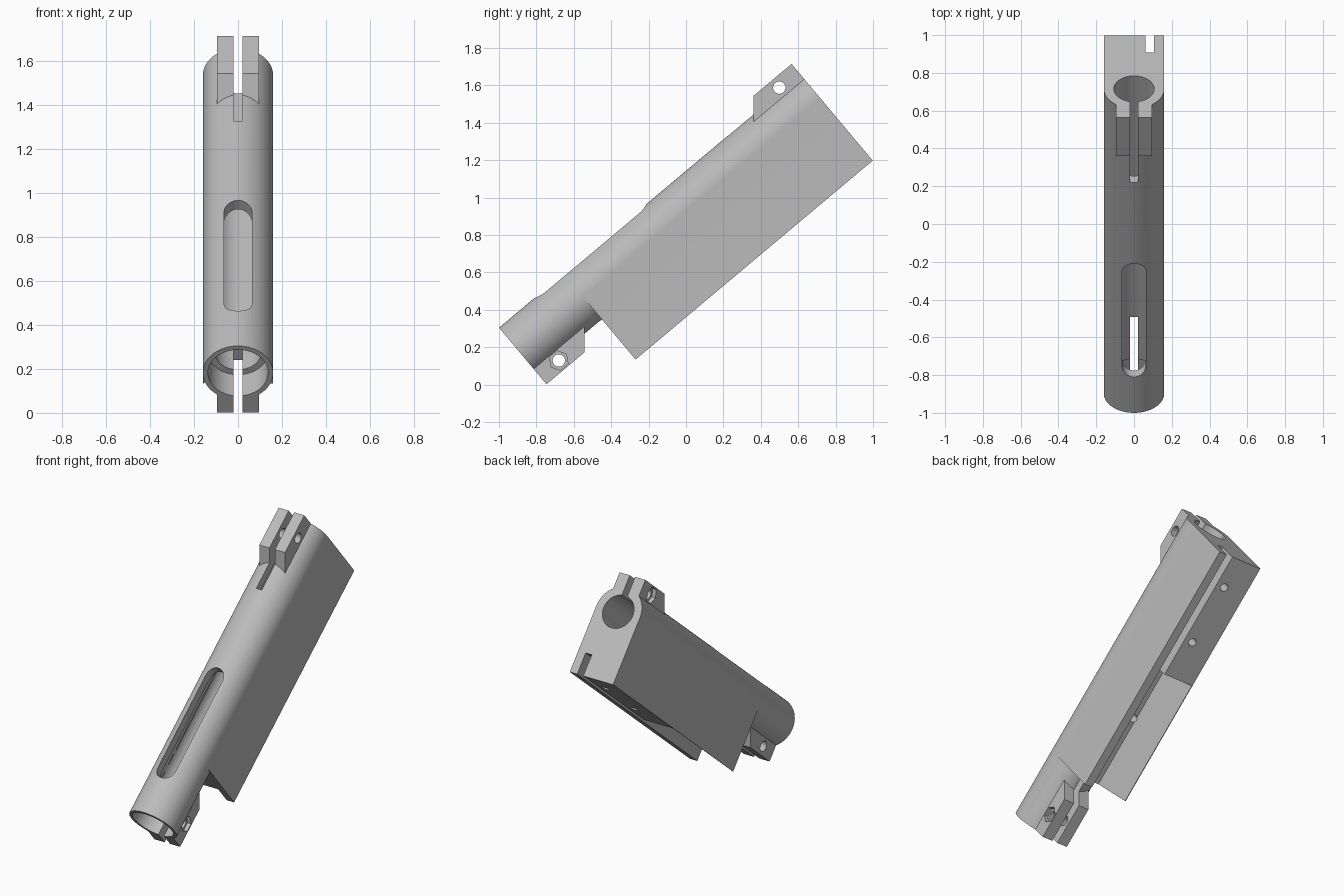
import bpy, bmesh, math
from mathutils import Matrix

if "Cube" in bpy.data.objects:
    bpy.data.objects.remove(bpy.data.objects["Cube"], do_unlink=True)

LENGTH, RADIUS, TILT = 2.105, 0.16, math.radians(40)

grey = bpy.data.materials.new("plain_grey")
grey.use_nodes = True
grey.diffuse_color = (0.5, 0.5, 0.5, 1)
grey.node_tree.nodes["Principled BSDF"].inputs["Base Color"].default_value = (0.5, 0.5, 0.5, 1)


def prism(name, pts, axis, lo, hi):
    """Extrude a 2D profile along an axis (0 = side, 1 = tube axis, 2 = up)."""
    def place(p, h):
        co = list(p)
        co.insert(axis, h)
        return co
    bm = bmesh.new()
    rings = [[bm.verts.new(place(p, h)) for p in pts] for h in (lo, hi)]
    for ring in rings:
        bm.faces.new(ring)
    n = len(pts)
    for i in range(n):
        j = (i + 1) % n
        bm.faces.new((rings[0][i], rings[0][j], rings[1][j], rings[1][i]))
    bmesh.ops.recalc_face_normals(bm, faces=bm.faces)
    me = bpy.data.meshes.new(name)
    bm.to_mesh(me)
    bm.free()
    me.materials.append(grey)
    ob = bpy.data.objects.new(name, me)
    bpy.context.collection.objects.link(ob)
    return ob


def rect(x0, x1, y0, y1):
    return [(x0, y0), (x1, y0), (x1, y1), (x0, y1)]


def circle(r, n=64, cx=0, cy=0):
    return [(cx + r * math.cos(math.tau * i / n), cy + r * math.sin(math.tau * i / n))
            for i in range(n)]


def stadium(r, y0, y1, n=24):
    arc = [math.pi * i / n for i in range(n + 1)]
    return ([(r * math.cos(a), y1 - r + r * math.sin(a)) for a in arc] +
            [(-r * math.cos(a), y0 + r - r * math.sin(a)) for a in arc])


def combine(target, tool, operation):
    mod = target.modifiers.new(tool.name, "BOOLEAN")
    mod.operation, mod.solver, mod.object = operation, "EXACT", tool
    bpy.ops.object.select_all(action="DESELECT")
    bpy.context.view_layer.objects.active = target
    target.select_set(True)
    bpy.ops.object.modifier_apply(modifier=mod.name)
    bpy.data.objects.remove(tool, do_unlink=True)


def flip(pts):
    """Half turn of a (length, height) profile, to the far end of the tube."""
    return [(LENGTH - u, -v) for u, v in pts]


# Tube, box body and the two split clamps
body = prism("clamp_tube_body", circle(RADIUS), 1, 0, LENGTH)
clamp = [(0, -0.235), (0.266, -0.235), (0.396, -0.08), (0, -0.08)]
solids = [
    prism("box_body", rect(-0.1599, 0.1599, -0.44, 0), 1, 0.45, LENGTH),
    prism("lower_clamp", clamp, 0, -0.095, 0.095),
    prism("upper_clamp", flip(clamp), 0, -0.095, 0.095),
]
for s in solids:
    combine(body, s, "UNION")

# Bore, counterbore, clamp slots and top window
cuts = [
    prism("bore", circle(0.107), 1, -0.1, LENGTH + 0.1),
    prism("counterbore", circle(0.137), 1, -0.1, 0.15),
    prism("lower_slot", rect(-0.02, 0.02, -0.1, 0.44), 2, -0.3, 0),
    prism("upper_slot", rect(-0.02, 0.02, 1.593, LENGTH + 0.1), 2, 0, 0.3),
    prism("window", stadium(0.063, 0.248, 1.03), 2, 0.02, 0.3),
]

# Underside pocket with a sloped side, and the groove behind it
pocket = [(0.105, -0.3), (-0.02, -0.3), (-0.165, -0.45), (0.105, -0.45)]
cuts.append(prism("pocket", pocket, 1, 0.4, 1.27))
cuts.append(prism("groove", rect(0.06, 0.105, -0.45, -0.3), 1, 1.2, LENGTH + 0.1))

# Underside screw holes
for u in (0.91, 1.52, 1.91):
    cuts.append(prism("screw_hole", circle(0.025, 24, 0, u), 2, -0.5, -0.2))

# Clamp bolt holes with hexagonal nut recesses on opposite sides
for u, v, side in ((0.132, -0.18, 1), (LENGTH - 0.132, 0.18, -1)):
    cuts.append(prism("bolt_hole", circle(0.033, 32, u, v), 0, -0.2, 0.2))
    lo, hi = sorted((side * 0.068, side * 0.2))
    cuts.append(prism("nut_recess", circle(0.053, 6, u, v), 0, lo, hi))
for c in cuts:
    combine(body, c, "DIFFERENCE")

# Tilt into place
body.data.transform(Matrix.Translation((0, -0.897, 0.182)) @ Matrix.Rotation(TILT, 4, "X"))
bpy.ops.object.shade_smooth_by_angle(angle=math.radians(30))
